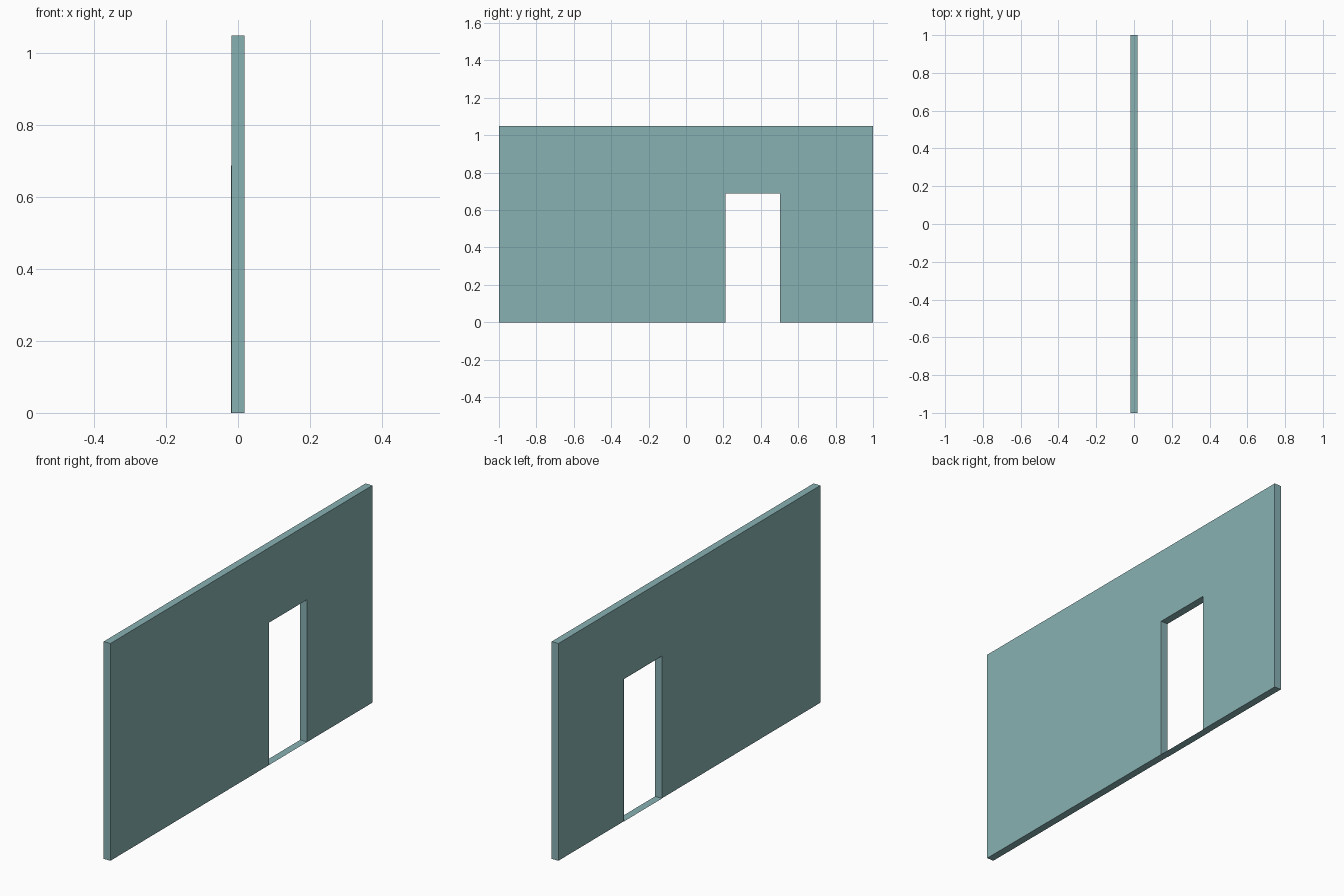
import bpy
import bmesh

if "Cube" in bpy.data.objects:
    bpy.data.objects.remove(bpy.data.objects["Cube"])

# Main sizes
HALF_T, HALF_L, HEIGHT = 0.018, 1.0, 1.05
DOOR_A, DOOR_B, DOOR_TOP = 0.21, 0.503, 0.688
LIP = 0.0015  # the doorway lining stands slightly proud on the -x side

paint = bpy.data.materials.new("grey_teal")
paint.diffuse_color = (0.25, 0.44, 0.45, 1.0)
paint.use_nodes = True
paint.node_tree.nodes["Principled BSDF"].inputs["Base Color"].default_value = paint.diffuse_color


def finish(name, bm):
    bmesh.ops.recalc_face_normals(bm, faces=bm.faces)
    mesh = bpy.data.meshes.new(name)
    bm.to_mesh(mesh)
    bm.free()
    mesh.materials.append(paint)
    obj = bpy.data.objects.new(name, mesh)
    bpy.context.collection.objects.link(obj)
    return obj


# Wall: side outline with a door notch, extruded through its thickness
bm = bmesh.new()
outline = [(-HALF_L, 0), (DOOR_A, 0), (DOOR_A, DOOR_TOP), (DOOR_B, DOOR_TOP),
           (DOOR_B, 0), (HALF_L, 0), (HALF_L, HEIGHT), (-HALF_L, HEIGHT)]
face = bm.faces.new([bm.verts.new((-HALF_T, y, z)) for y, z in outline])
ext = bmesh.ops.extrude_face_region(bm, geom=[face])
moved = [v for v in ext["geom"] if isinstance(v, bmesh.types.BMVert)]
bmesh.ops.translate(bm, verts=moved, vec=(2 * HALF_T, 0, 0))
finish("wall", bm)

# Threshold: flat sheet closing the bottom of the doorway
bm = bmesh.new()
bm.faces.new([bm.verts.new(p) for p in (
    (-HALF_T - LIP, DOOR_A, 0), (HALF_T, DOOR_A, 0),
    (HALF_T, DOOR_B, 0), (-HALF_T - LIP, DOOR_B, 0))])
finish("door_threshold", bm)

# Lining edge: narrow strip continuing the jambs and lintel past the wall
bm = bmesh.new()
arch = [(DOOR_A, 0), (DOOR_A, DOOR_TOP), (DOOR_B, DOOR_TOP), (DOOR_B, 0)]
inner = [bm.verts.new((-HALF_T, y, z)) for y, z in arch]
outer = [bm.verts.new((-HALF_T - LIP, y, z)) for y, z in arch]
for i in range(3):
    bm.faces.new((inner[i], inner[i + 1], outer[i + 1], outer[i]))
finish("door_lining_edge", bm)
